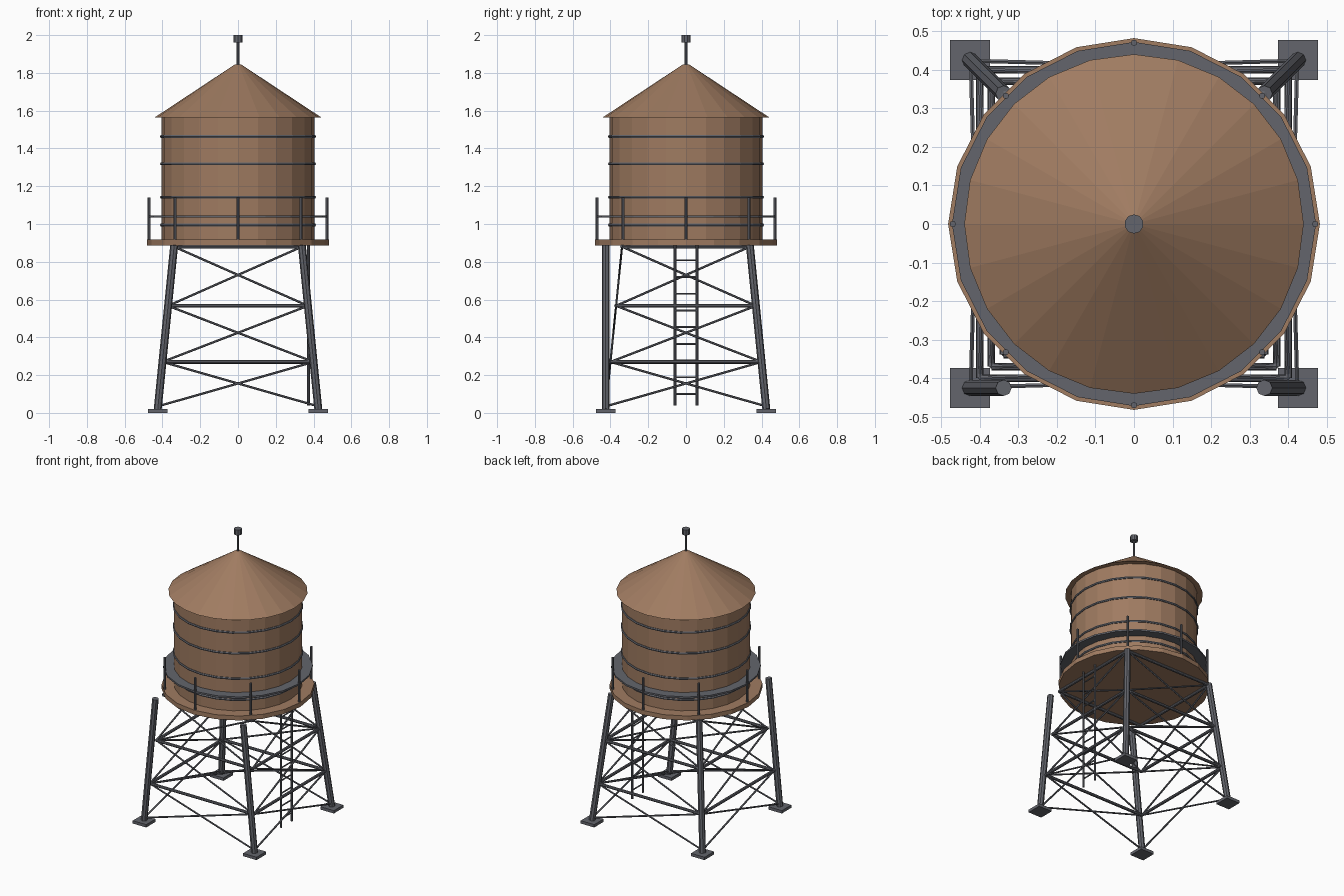
import bpy
import math
from mathutils import Vector

if "Cube" in bpy.data.objects:
    bpy.data.objects.remove(bpy.data.objects["Cube"])


def material(name, rgb):
    m = bpy.data.materials.new(name)
    m.use_nodes = True
    m.diffuse_color = (*rgb, 1)
    m.node_tree.nodes["Principled BSDF"].inputs["Base Color"].default_value = (*rgb, 1)
    return m


WOOD = material("brown wood", (0.35, 0.20, 0.12))
STEEL = material("grey steel", (0.125, 0.13, 0.15))


def finish(name, mat):
    ob = bpy.context.object
    ob.name = name
    ob.data.materials.append(mat)
    return ob


def drum(name, mat, z0, z1, r, sides, r_top=None):
    """Upright cylinder or cone frustum on the centre axis, a corner on each axis."""
    bpy.ops.mesh.primitive_cone_add(vertices=sides, radius1=r, radius2=r if r_top is None else r_top,
                                    depth=z1 - z0, location=(0, 0, (z0 + z1) / 2))
    return finish(name, mat)


def rod(name, a, b, r, sides=8):
    """Steel cylinder between two points."""
    a, b = Vector(a), Vector(b)
    d = b - a
    bpy.ops.mesh.primitive_cylinder_add(vertices=sides, radius=r, depth=d.length, location=(a + b) / 2,
                                        rotation=d.to_track_quat('Z', 'Y').to_euler())
    return finish(name, STEEL)


FOOT, HEAD = 0.425, 0.338
BASE, TOP = 0.02, 0.887


def half_width(z):
    """Half width of the tapering tower at height z."""
    return FOOT + (HEAD - FOOT) * (z - BASE) / (TOP - BASE)


# Legs and foot plates: the front pair leans sideways only
for sx in (-1, 1):
    for sy, side in ((-1, "front"), (1, "back")):
        head_y = -FOOT if sy < 0 else HEAD
        rod(side + "_leg", (sx * FOOT, sy * FOOT, BASE), (sx * HEAD, head_y, TOP), 0.021)
        bpy.ops.mesh.primitive_cube_add(size=1, location=(sx * FOOT, sy * FOOT, BASE / 2))
        finish(side + "_foot_plate", STEEL).scale = (0.104, 0.104, BASE)

# Girts and crossed braces on the four faces
levels = (0.035, 0.27, 0.567, 0.88)
corners = ((-1, -1), (1, -1), (1, 1), (-1, 1))


def corner(c, z):
    w = half_width(z)
    return (c[0] * w, c[1] * w, z)


for i, c in enumerate(corners):
    d = corners[(i + 1) % 4]
    for low, high in zip(levels, levels[1:]):
        rod("cross_brace", corner(c, low), corner(d, high), 0.006, 6)
        rod("cross_brace", corner(d, low), corner(c, high), 0.006, 6)
        rod("girt", corner(c, high), corner(d, high), 0.01)

# Ladder on the left face
LADDER_X = 0.373
for y in (-0.058, 0.058):
    rod("ladder_rail", (LADDER_X, y, 0.04), (LADDER_X, y, TOP), 0.007)
for i in range(9):
    z = 0.1 + 0.0885 * i
    rod("ladder_rung", (LADDER_X, -0.058, z), (LADDER_X, 0.058, z), 0.005, 6)

# Platform, tank and roof
drum("platform", WOOD, TOP, 0.918, 0.482, 20)
drum("tank", WOOD, 0.918, 1.575, 0.405, 24)
drum("roof", WOOD, 1.565, 1.845, 0.44, 24, 0.016)

# Hoops around the tank
for z in (0.995, 1.142, 1.318, 1.463):
    bpy.ops.mesh.primitive_torus_add(major_segments=24, minor_segments=6, major_radius=0.405,
                                     minor_radius=0.008, location=(0, 0, z))
    finish("tank_hoop", STEEL)

# Railing: posts and a flat ring reaching in to the tank
drum("railing_ring", STEEL, 1.034, 1.046, 0.472, 20)
for i in range(8):
    a = math.radians(45 * i)
    x, y = 0.47 * math.cos(a), 0.47 * math.sin(a)
    rod("railing_post", (x, y, 0.918), (x, y, 1.14), 0.008)

# Finial
drum("finial_pole", STEEL, 1.84, 1.97, 0.008, 8)
drum("finial_cap", STEEL, 1.962, 2.0, 0.025, 10)
